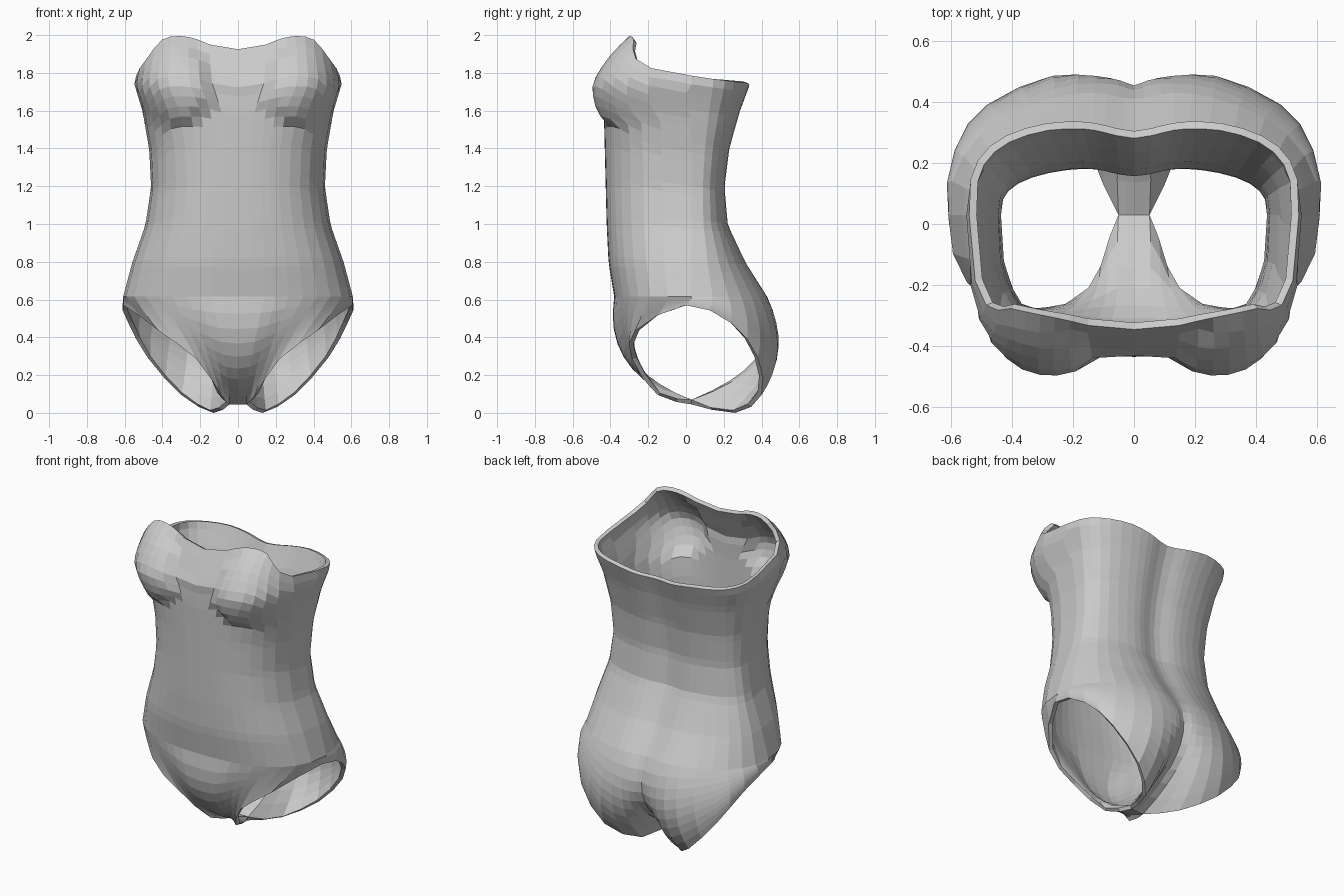
import bpy, bmesh, math
from mathutils import Vector

if "Cube" in bpy.data.objects:
    bpy.data.objects.remove(bpy.data.objects["Cube"])

# Torso cross-sections: z, half width, front y, back y, front squareness, back squareness
SECTIONS = [
    (0.62, .608, -.38, .44, 2.4, 2.3), (0.8, .56, -.41, .325, 2.5, 2.4),
    (1.0, .49, -.42, .228, 2.6, 2.6), (1.2, .46, -.425, .21, 2.6, 2.7),
    (1.4, .47, -.43, .235, 2.6, 2.8), (1.6, .505, -.435, .29, 2.8, 2.9),
    (1.75, .55, -.43, .345, 3.5, 3.0), (1.9, .51, -.36, .345, 4, 3),
    (2.0, .50, -.31, .345, 4, 3)]
# Columns of one half, front centre to back centre: angle and neckline height
ANGLE = [0, 10, 22, 40, 62, 90, 115, 138, 158, 170, 176, 180]
TOP = [1.93, 1.98, 2.0, 1.98, 1.88, 1.79, 1.765, 1.755, 1.75, 1.735, 1.725, 1.72]
# Lower body: midway points and leg-opening edge for the same columns
MID = [(0, -.31, .27), (.07, -.31, .28), (.17, -.31, .34), (.31, -.31, .45),
       (.49, -.23, .53), (.607, .02, .60), (.585, .24, .55), (.47, .39, .45),
       (.27, .485, .35), (.12, .47, .30), (.04, .425, .30), (0, .405, .30)]
EDGE = [(0, .03, .05), (.045, .03, .05), (.09, -.15, .10), (.22, -.285, .29),
        (.42, -.27, .44), (.605, 0, .575), (.58, .24, .48), (.48, .38, .30),
        (.30, .40, .10), (.13, .26, .005), (.045, .03, .05), (0, .03, .05)]
SUB, UPPER, LOWER, JOIN, YC = 2, 26, 9, 0.62, 0.03


def spline(table, s):
    """Smooth lookup along a table, straight on the crotch strip at both ends."""
    pts = [Vector(p) if isinstance(p, tuple) else Vector((p, 0, 0)) for p in table]
    i = min(int(s), len(pts) - 2)
    t = s - i
    b, c = pts[i], pts[i + 1]
    if i == 0 or i >= len(pts) - 2:
        return b.lerp(c, t)
    a, d = pts[i - 1], pts[i + 2]
    return .5 * (2 * b + (c - a) * t + (2 * a - 5 * b + 4 * c - d) * t * t
                 + (3 * b - a - 3 * c + d) * t ** 3)


def section(z):
    for lo, hi in zip(SECTIONS, SECTIONS[1:]):
        if z <= hi[0]:
            break
    t = (z - lo[0]) / (hi[0] - lo[0])
    return [p + (q - p) * t for p, q in zip(lo, hi)][1:]


def torso_point(angle, z):
    w, yf, yb, nf, nb = section(z)
    s, c = max(0, math.sin(angle)), math.cos(angle)
    n, depth = (nf, YC - yf) if c > 0 else (nb, yb - YC)
    x = w * s ** (2 / n) if s > 1e-6 else 0
    y = YC - math.copysign(depth * abs(c) ** (2 / n), c)
    if c > 0:   # bust
        r2 = ((x - .34) / .21) ** 2 + ((z - 1.70) / (.18 if z < 1.7 else .28)) ** 2
        if r2 < 1:
            y -= .085 * (1 - r2) ** .6
    else:       # spine groove
        y -= .03 * math.exp(-(x / .1) ** 2)
    return Vector((x, y, z))


# Half of the bodysuit as a grid of columns
bm = bmesh.new()
columns = []
for k in range((len(ANGLE) - 1) * SUB + 1):
    s = k / SUB
    angle = math.radians(spline(ANGLE, s).x)
    top = spline(TOP, s).x
    pts = [torso_point(angle, top + (JOIN - top) * i / UPPER) for i in range(UPPER + 1)]
    start, mid, end = pts[-1], spline(MID, s), spline(EDGE, s)
    ctrl = 2 * mid - .5 * (start + end)
    for i in range(1, LOWER + 1):
        t = i / LOWER
        pts.append(start * (1 - t) ** 2 + ctrl * 2 * t * (1 - t) + end * t * t)
    columns.append([bm.verts.new(p) for p in pts])
for a, b in zip(columns, columns[1:]):
    for i in range(len(a) - 1):
        bm.faces.new((a[i], a[i + 1], b[i + 1], b[i]))
bmesh.ops.remove_doubles(bm, verts=bm.verts, dist=.0005)
low = min(v.co.z for v in bm.verts)
bmesh.ops.translate(bm, verts=bm.verts, vec=(0, 0, -low))

mesh = bpy.data.meshes.new("bodysuit")
bm.to_mesh(mesh)
bm.free()
suit = bpy.data.objects.new("bodysuit", mesh)
bpy.context.collection.objects.link(suit)

# Mirror to the other side and give the cloth thickness
mirror = suit.modifiers.new("mirror", 'MIRROR')
mirror.merge_threshold = .001
shell = suit.modifiers.new("cloth", 'SOLIDIFY')
shell.thickness = .025
shell.offset = -1
